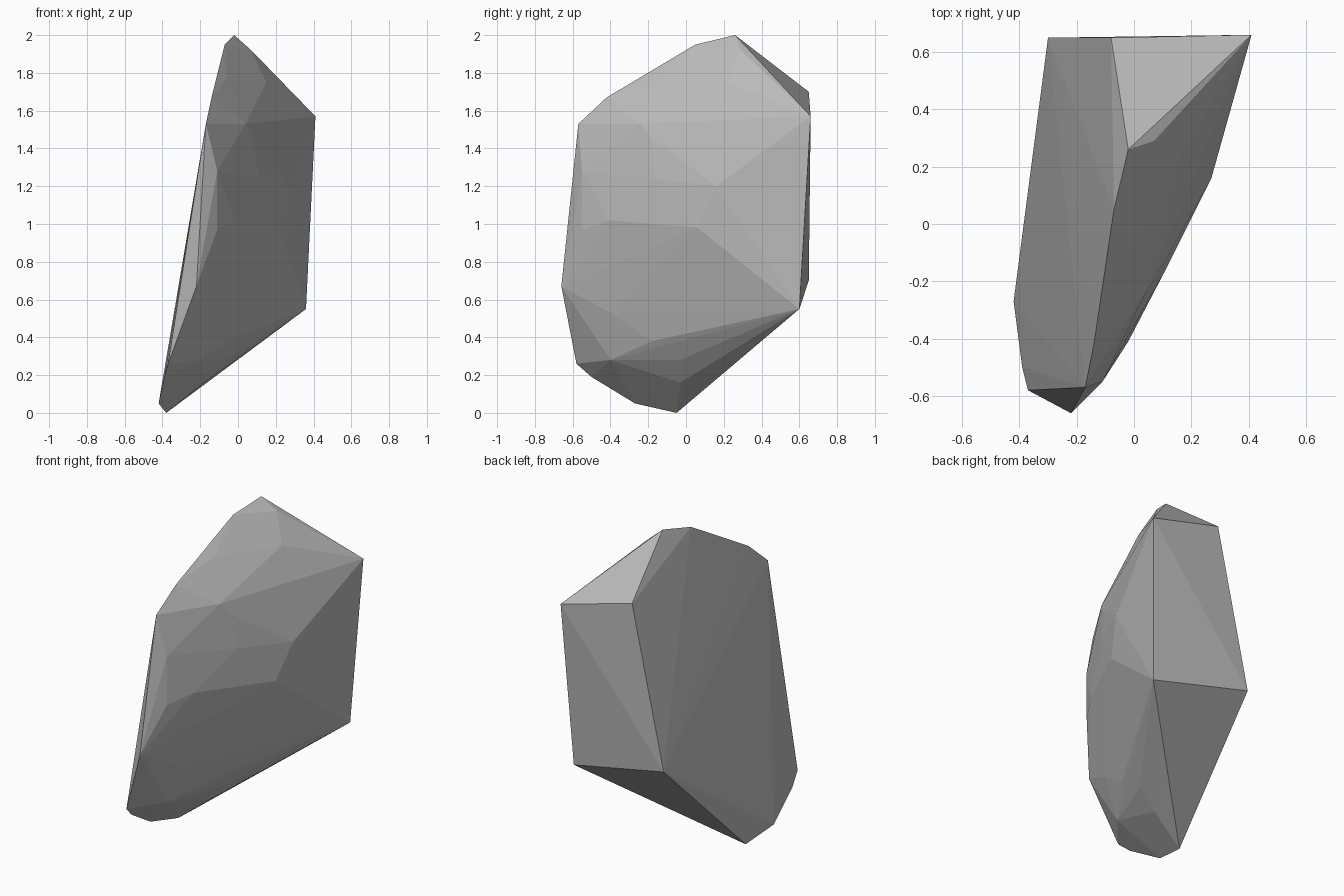
import bpy, bmesh

# Rim of the broad flat side, from the peak round the front to the foot
rim = [(-0.02, 0.26, 2.0), (-0.07, 0.05, 1.95), (-0.14, -0.42, 1.67),
       (-0.17, -0.57, 1.53), (-0.22, -0.66, 0.67), (-0.37, -0.58, 0.26),
       (-0.39, -0.5, 0.19), (-0.42, -0.27, 0.05), (-0.38, -0.05, 0.0)]
# Corners of the cleaved back
back = [(0.36, 0.60, 0.55), (-0.30, 0.65, 0.70),
        (0.41, 0.66, 1.57), (-0.08, 0.65, 1.70)]
# Chipped bulge: upper, middle and lower knuckles
upper = [(0.07, 0.29, 1.92), (0.15, 0.22, 1.75), (-0.06, -0.16, 1.77),
         (0.04, -0.24, 1.53), (0.08, -0.18, 1.45), (0.15, 0.02, 1.43)]
middle = [(-0.11, -0.55, 1.28), (-0.11, -0.55, 0.97), (-0.06, -0.46, 1.18),
          (-0.02, -0.41, 1.02), (0.11, -0.16, 1.24), (0.27, 0.16, 1.20),
          (0.22, 0.06, 0.98)]
lower = [(0.12, 0.06, 0.62), (-0.02, -0.08, 0.50), (-0.12, -0.40, 0.53),
         (-0.06, -0.18, 0.38), (-0.21, -0.40, 0.28), (-0.07, -0.03, 0.28),
         (-0.18, -0.03, 0.16), (-0.19, -0.08, 0.18)]

# Wrap the corners in a faceted convex skin
bm = bmesh.new()
for p in rim + back + upper + middle + lower:
    bm.verts.new(p)
hull = bmesh.ops.convex_hull(bm, input=bm.verts[:])
loose = [v for v in bm.verts if not v.link_faces]
bmesh.ops.delete(bm, geom=loose, context='VERTS')
bmesh.ops.recalc_face_normals(bm, faces=bm.faces[:])

mesh = bpy.data.meshes.new("rock")
bm.to_mesh(mesh)
bm.free()
rock = bpy.data.objects.new("rock", mesh)
bpy.context.collection.objects.link(rock)

# Stone colour
stone = bpy.data.materials.new("grey_stone")
stone.diffuse_color = (0.5, 0.5, 0.5, 1)
mesh.materials.append(stone)
